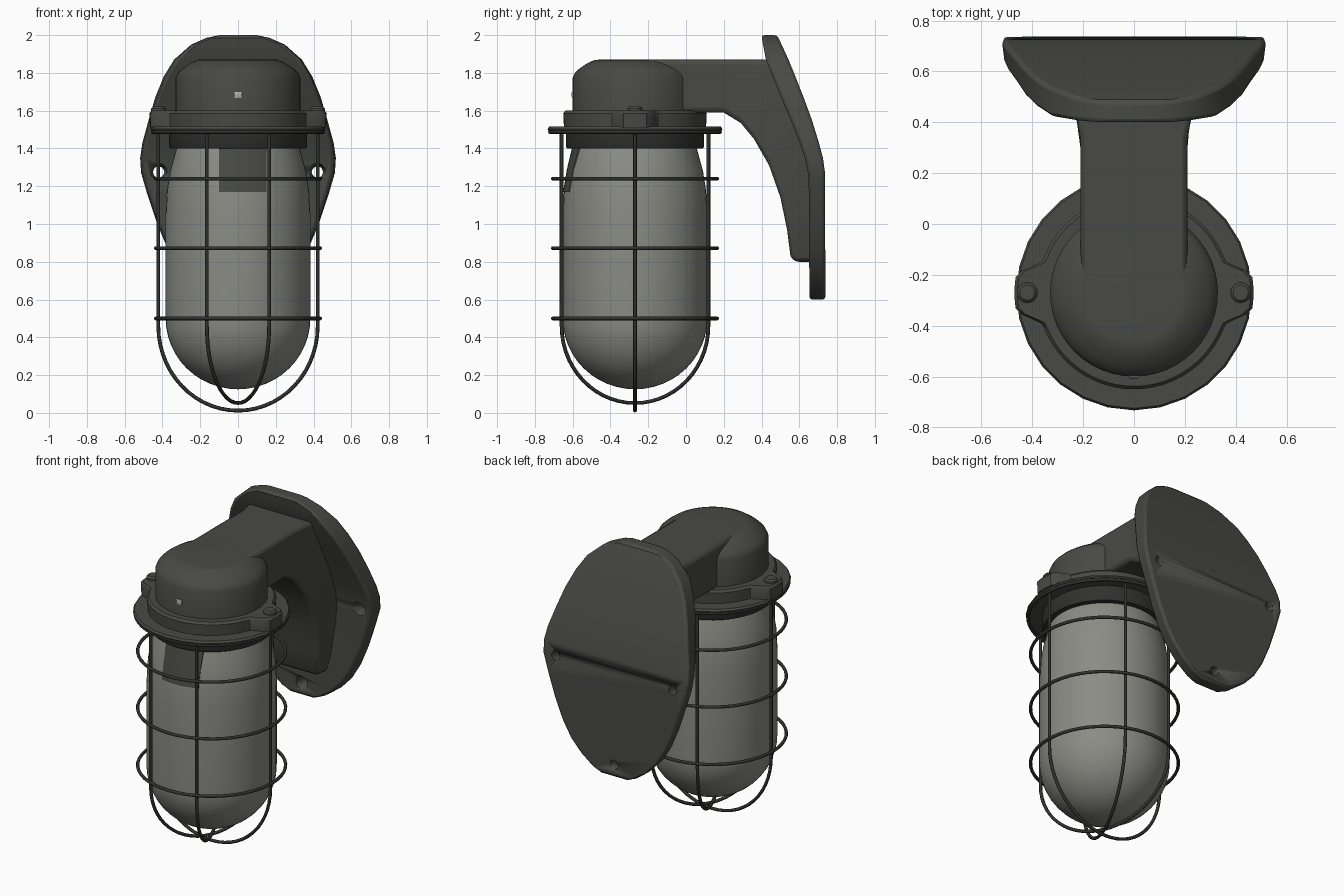
import bpy, bmesh, math
from mathutils import Vector

if "Cube" in bpy.data.objects:
    bpy.data.objects.remove(bpy.data.objects["Cube"])

CY = -0.27  # lamp axis


def material(name, rgb):
    m = bpy.data.materials.new(name)
    m.diffuse_color = (*rgb, 1)
    m.use_nodes = True
    m.node_tree.nodes["Principled BSDF"].inputs["Base Color"].default_value = m.diffuse_color
    return m


HOUSING = material("housing_grey", (0.066, 0.067, 0.058))
DARK = material("dark_metal", (0.03, 0.031, 0.027))
GLASS = material("frosted_glass", (0.26, 0.262, 0.235))
LIGHT = material("light_stud", (0.45, 0.45, 0.42))


def activate(o):
    bpy.ops.object.select_all(action='DESELECT')
    o.select_set(True)
    bpy.context.view_layer.objects.active = o


def finish(bm, name, mat, bevel=0, angle=35):
    bmesh.ops.recalc_face_normals(bm, faces=bm.faces)
    me = bpy.data.meshes.new(name)
    bm.to_mesh(me)
    bm.free()
    o = bpy.data.objects.new(name, me)
    bpy.context.collection.objects.link(o)
    me.materials.append(mat)
    activate(o)
    bpy.ops.object.shade_smooth_by_angle(angle=math.radians(angle))
    if bevel:
        b = o.modifiers.new("soft_edges", 'BEVEL')
        b.width, b.segments = bevel, 2
        b.limit_method, b.angle_limit = 'ANGLE', math.radians(40)
    return o


def loft(name, loops, mat, caps=True, bevel=0):
    """Skin closed loops of equal length."""
    bm = bmesh.new()
    rows = [[bm.verts.new(p) for p in lp] for lp in loops]
    n = len(rows[0])
    for a, b in zip(rows, rows[1:]):
        for i in range(n):
            j = (i + 1) % n
            bm.faces.new((a[i], a[j], b[j], b[i]))
    if caps:
        bm.faces.new(rows[0])
        bm.faces.new(rows[-1])
    return finish(bm, name, mat, bevel)


def lathe(name, profile, mat, n=40, x=0):
    loops = [[(x + r * math.cos(math.tau * i / n), CY + r * math.sin(math.tau * i / n), z)
              for i in range(n)] for r, z in profile]
    return loft(name, loops, mat)


def interp(table, z):
    for (z0, v0), (z1, v1) in zip(table, table[1:]):
        if z0 >= z >= z1:
            return v0 + (v1 - v0) * (z0 - z) / (z0 - z1)
    return table[-1][1]


# Glass globe with hemispherical bottom
globe = [(0.31, 1.45), (0.33, 1.39), (0.36, 1.28), (0.376, 1.18), (0.383, 1.05)]
globe += [(max(0.383 * math.cos(a), 0.004), 0.5 - 0.375 * math.sin(a))
          for a in [math.pi / 2 * i / 12 for i in range(13)]]
lathe("glass_globe", globe, GLASS, 48)

# Collar, gasket disc and domed cap
lathe("globe_collar", [(0.36, 1.40), (0.365, 1.41), (0.365, 1.50)], DARK)
lathe("guard_disc", [(0.46, 1.495), (0.463, 1.502), (0.455, 1.515)], HOUSING, 28)
lathe("cap", [(0.33, 1.55), (0.33, 1.775), (0.318, 1.80), (0.295, 1.822),
              (0.255, 1.85), (0.215, 1.868), (0.19, 1.87)], HOUSING, 48)


# Flange with two ears for the bolts
def ear_radius(a):
    d = abs(math.degrees(math.asin(math.sin(a))))
    t = min(max((20 - d) / 13, 0), 1)
    return 0.38 + 0.09 * t * t * (3 - 2 * t)


angles = [math.tau * i / 96 for i in range(96)]
loft("flange", [[((ear_radius(a) - inset) * math.cos(a), CY + (ear_radius(a) - inset) * math.sin(a), z)
                 for a in angles] for z, inset in ((1.51, 0.004), (1.585, 0), (1.60, 0.012))], HOUSING)
for s in (-1, 1):
    lathe("flange_bolt", [(0.04, 1.59), (0.04, 1.612), (0.03, 1.622)], HOUSING, 16, s * 0.42)

# Mounting arm sweeping down the plate: outer (y, z, half width), inner (y, z, half width)
stations = [
    (-0.27, 1.87, .21, -0.27, 1.59, .21), (0.20, 1.87, .21, 0.20, 1.59, .21),
    (0.34, 1.87, .21, 0.29, 1.535, .21), (0.44, 1.87, .23, 0.36, 1.45, .215),
    (0.54, 1.70, .26, 0.44, 1.31, .215), (0.63, 1.45, .27, 0.50, 1.14, .21),
    (0.69, 1.20, .26, 0.535, 0.97, .20), (0.69, 0.95, .22, 0.553, 0.83, .175),
    (0.69, 0.80, .18, 0.575, 0.80, .165)]
loft("mounting_arm", [[(-wo, yo, zo), (wo, yo, zo), (wi, yi, zi), (-wi, yi, zi)]
                      for yo, zo, wo, yi, zi, wi in stations], HOUSING, bevel=0.02)

# Curved wall plate, described by height
half_width = [(2.0, .10), (1.985, .17), (1.95, .25), (1.87, .34), (1.78, .395), (1.67, .44),
              (1.55, .475), (1.43, .508), (1.35, .52), (1.27, .515), (1.15, .48), (1.0, .43),
              (0.87, .375), (0.77, .315), (0.69, .24), (0.63, .16), (0.60, .09)]
back_y = [(2.0, .483), (1.87, .543), (1.7, .612), (1.5, .685), (1.35, .725), (1.27, .736), (0.6, .738)]
thickness = [(2.0, .085), (1.87, .12), (1.66, .12), (1.4, .10), (1.2, .085), (0.6, .085)]
loops = []
for z, w in half_width:
    yb = interp(back_y, z)
    yf = yb - interp(thickness, z)
    loops.append([(-w, yb, z), (w, yb, z), (w - 0.012, yf, z), (-w + 0.012, yf, z)])
plate = loft("wall_plate", loops, HOUSING, bevel=0.016)

# Tapered screw holes in the plate
bm = bmesh.new()
for x, z in ((-0.42, 1.275), (0.42, 1.275), (0, 0.68)):
    rings = []
    for y, r in ((0.55, 0.075), (0.69, 0.03), (0.80, 0.03)):
        rings.append([bm.verts.new((x + r * math.cos(math.tau * i / 12), y,
                                    z + r * math.sin(math.tau * i / 12))) for i in range(12)])
    for a, b in zip(rings, rings[1:]):
        for i in range(12):
            bm.faces.new((a[i], a[i - 1], b[i - 1], b[i]))
    bm.faces.new(rings[0])
    bm.faces.new(rings[-1])
cutter = finish(bm, "screw_hole_cutter", HOUSING)
cutter.hide_render = True
cutter.hide_set(True)
cut = plate.modifiers.new("screw_holes", 'BOOLEAN')
cut.operation, cut.object, cut.solver = 'DIFFERENCE', cutter, 'EXACT'

# Cage rings
for z, r in ((1.487, 0.45), (1.24, 0.435), (0.872, 0.435), (0.50, 0.435)):
    bpy.ops.mesh.primitive_torus_add(location=(0, CY, z), major_radius=r, minor_radius=0.01,
                                     major_segments=48, minor_segments=8)
    ring = bpy.context.object
    ring.name = "cage_ring"
    ring.data.materials.append(DARK)
    bpy.ops.object.shade_smooth_by_angle(angle=math.radians(60))


# Cage wires: U-shaped hoops crossing under the globe
def hoop(degrees, bottom):
    c, s = math.cos(math.radians(degrees)), math.sin(math.radians(degrees))
    path = [(0.422, 1.50)]
    path += [(0.422 * math.cos(a), 0.46 - (0.46 - bottom) * math.sin(a))
             for a in [math.pi * i / 28 for i in range(29)]]
    path.append((-0.422, 1.50))
    cu = bpy.data.curves.new("cage_hoop", 'CURVE')
    cu.dimensions = '3D'
    cu.bevel_depth, cu.bevel_resolution, cu.use_fill_caps = 0.01, 2, True
    sp = cu.splines.new('POLY')
    sp.points.add(len(path) - 1)
    for p, (r, z) in zip(sp.points, path):
        p.co = (r * c, CY + r * s, z, 1)
    o = bpy.data.objects.new("cage_hoop", cu)
    bpy.context.collection.objects.link(o)
    cu.materials.append(DARK)
    activate(o)
    bpy.ops.object.convert(target='MESH')
    bpy.ops.object.shade_smooth_by_angle(angle=math.radians(60))


hoop(0, 0.012)
hoop(67, 0.052)
hoop(113, 0.052)


# Curved plates hugging a round surface
def curved_plate(name, r, x0, x1, z0, z1, r_top, mat):
    xs = [x0 + (x1 - x0) * i / 8 for i in range(9)]
    loops = []
    for z, rr in ((z0, r), ((z0 + z1) / 2, (r + r_top) / 2 + 0.004), (z1, r_top)):
        outer = [(x, CY - math.sqrt(rr * rr - x * x), z) for x in xs]
        loops.append(outer + [(x, y + 0.008, z) for x, y, z in reversed(outer)])
    loft(name, loops, mat)


curved_plate("globe_label", 0.381, -0.10, 0.15, 1.17, 1.41, 0.332, HOUSING)
curved_plate("cap_stud", 0.334, -0.018, 0.018, 1.668, 1.70, 0.334, LIGHT)
